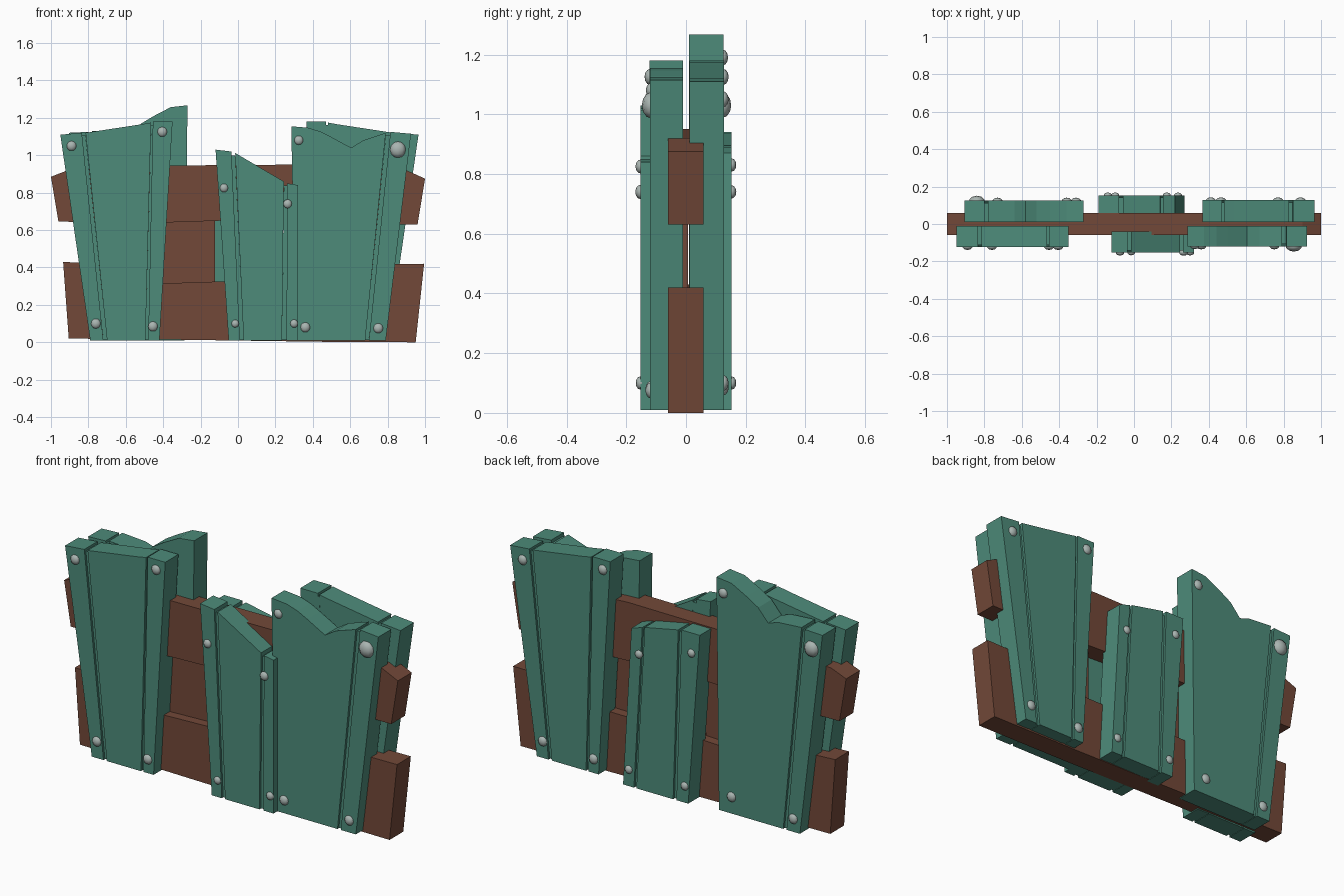
import bpy, bmesh
from mathutils import Matrix

if "Cube" in bpy.data.objects:
    bpy.data.objects.remove(bpy.data.objects["Cube"])


def material(name, rgb):
    m = bpy.data.materials.new(name)
    m.diffuse_color = (*rgb, 1)
    m.use_nodes = True
    m.node_tree.nodes["Principled BSDF"].inputs["Base Color"].default_value = m.diffuse_color
    return m


GREEN = material("green paint", (0.075, 0.26, 0.195))
BROWN = material("brown wood", (0.17, 0.066, 0.04))
STEEL = material("grey metal", (0.40, 0.46, 0.44))


def finish(bm, name, mat):
    bmesh.ops.recalc_face_normals(bm, faces=bm.faces)
    me = bpy.data.meshes.new(name)
    bm.to_mesh(me)
    bm.free()
    me.materials.append(mat)
    ob = bpy.data.objects.new(name, me)
    bpy.context.collection.objects.link(ob)
    return ob


def prism(bm, pts, y0, y1):
    """Extrude an x,z outline from y0 to y1."""
    f = bm.faces.new([bm.verts.new((x, y0, z)) for x, z in pts])
    r = bmesh.ops.extrude_face_region(bm, geom=[f])
    vs = [v for v in r["geom"] if isinstance(v, bmesh.types.BMVert)]
    bmesh.ops.translate(bm, verts=vs, vec=(0, y1 - y0, 0))


def plank(name, boards, inner, outer):
    """Boards: (bottom x0, bottom x1, top points left to right), joined by sunken seams."""
    bm = bmesh.new()
    for a, b, top in boards:
        prism(bm, [(a, 0.01), (b, 0.01)] + top[::-1], inner, outer)
    sunk = outer - 0.012 * (1 if outer > inner else -1)
    for (_, b, t0), (c, _, t1) in zip(boards, boards[1:]):
        (xa, za), (xb, zb) = t0[-1], t1[0]
        z = min(za, zb) - 0.012
        prism(bm, [(b, 0.012), (c, 0.012), (xb, z), (xa, z)], inner, sunk)
    finish(bm, name, GREEN)


def turned(boards, dx):
    """Turn a plank layout half a turn about z for the back side."""
    return [(dx - b, dx - a, [(dx - x, z) for x, z in top[::-1]])
            for a, b, top in boards[::-1]]


def nails(name, spots, y):
    bm = bmesh.new()
    for x, z, r in spots:
        mat = Matrix.Translation((x, y, z)) @ Matrix.Diagonal((1, 0.7, 1, 1))
        bmesh.ops.create_uvsphere(bm, u_segments=10, v_segments=6, radius=r, matrix=mat)
    ob = finish(bm, name, STEEL)
    for p in ob.data.polygons:
        p.use_smooth = True


# Wide three-board plank: front left and, turned, back right
three = [(-0.79, -0.72, [(-0.95, 1.11), (-0.835, 1.12)]),
         (-0.70, -0.495, [(-0.815, 1.12), (-0.52, 1.165), (-0.465, 1.175)]),
         (-0.48, -0.42, [(-0.455, 1.18), (-0.35, 1.18)])]
plank("front_left_plank", three, -0.01, -0.123)
plank("back_right_plank", turned(three, 0.015), 0.012, 0.127)

# Notched planks: front right and back left
plank("front_right_plank", [
    (0.305, 0.68, [(0.285, 1.155), (0.375, 1.147), (0.44, 1.127), (0.50, 1.097),
                   (0.605, 1.04), (0.67, 1.08), (0.79, 1.12)]),
    (0.70, 0.79, [(0.815, 1.125), (0.925, 1.115)])], -0.01, -0.12)
plank("back_left_plank", [
    (-0.77, -0.69, [(-0.905, 1.12), (-0.80, 1.125)]),
    (-0.67, -0.285, [(-0.78, 1.13), (-0.64, 1.12), (-0.58, 1.10), (-0.52, 1.168),
                     (-0.45, 1.21), (-0.36, 1.257), (-0.27, 1.267)])], 0.01, 0.125)

# Narrow middle planks
plank("front_middle_plank", [
    (-0.05, 0.01, [(-0.12, 1.03), (-0.035, 1.02)]),
    (0.03, 0.235, [(-0.015, 1.012), (0.245, 0.86)]),
    (0.26, 0.32, [(0.262, 0.85), (0.32, 0.84)])], -0.04, -0.153)
plank("back_middle_plank", [
    (-0.12, -0.05, [(-0.19, 0.94), (-0.08, 0.94)]),
    (-0.03, 0.19, [(-0.06, 0.935), (0.14, 0.895)]),
    (0.205, 0.27, [(0.155, 0.89), (0.22, 0.87)])], 0.04, 0.153)

# Rough crossbeams
beam = bmesh.new()
prism(beam, [(-1, 0.885), (-0.96, 0.645), (-0.4, 0.64), (-0.1, 0.65), (0.4, 0.63),
             (0.96, 0.63), (1, 0.875), (0.90, 0.92), (0.3, 0.95), (-0.4, 0.945),
             (-0.91, 0.92)], -0.06, 0.058)
finish(beam, "upper_crossbeam", BROWN)
beam = bmesh.new()
prism(beam, [(-0.935, 0.43), (-0.905, 0.02), (-0.4, 0.015), (0.44, 0.003), (0.95, 0),
             (0.995, 0.42), (0.78, 0.418), (0.6, 0.33), (-0.1, 0.325), (-0.4, 0.315),
             (-0.6, 0.325), (-0.75, 0.42)], -0.06, 0.058)
finish(beam, "lower_crossbeam", BROWN)

# Thin backing boards in the gap between the beams
panel = bmesh.new()
for x0, x1 in ((-0.72, -0.123), (0.30, 0.76)):
    prism(panel, [(x0, 0.3), (x1, 0.3), (x1, 0.66), (x0, 0.66)], -0.01, 0.006)
finish(panel, "backing_boards", BROWN)

# Nail heads
R = 0.027
nails("front_left_nails", [(-0.89, 1.05, R), (-0.405, 1.125, R), (-0.76, 0.1, R),
                           (-0.455, 0.085, R)], -0.12)
nails("front_right_nails", [(0.325, 1.08, 0.025), (0.855, 1.03, 0.044), (0.75, 0.075, R),
                            (0.36, 0.08, R)], -0.117)
nails("front_middle_nails", [(-0.075, 0.825, 0.023), (0.265, 0.74, 0.024),
                             (-0.015, 0.1, 0.021), (0.3, 0.1, 0.022)], -0.153)
nails("back_left_nails", [(-0.31, 1.19, R), (-0.36, 0.1, R), (-0.84, 1.03, 0.042),
                          (-0.73, 0.08, R)], 0.122)
nails("back_right_nails", [(0.41, 1.125, R), (0.465, 0.085, R), (0.89, 1.05, R),
                           (0.77, 0.1, R)], 0.124)
nails("back_middle_nails", [(-0.14, 0.83, 0.022), (-0.1, 0.1, 0.022),
                            (0.175, 0.74, 0.022), (0.235, 0.1, 0.022)], 0.153)
